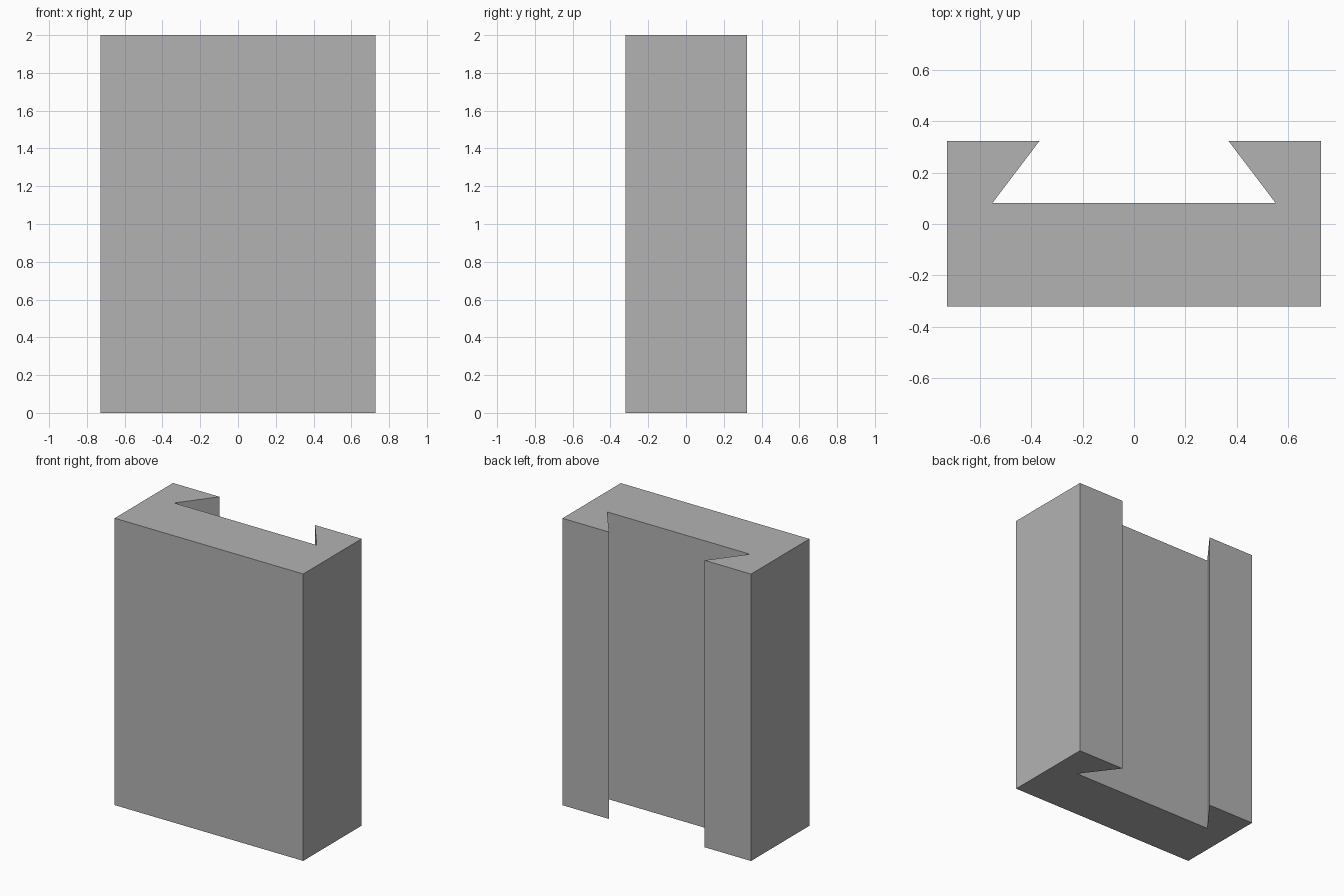
import bpy
import bmesh

cube = bpy.data.objects.get("Cube")
if cube:
    bpy.data.objects.remove(cube, do_unlink=True)

HEIGHT = 2.0

# Plain grey material
grey = bpy.data.materials.new("plain grey")
grey.use_nodes = True
colour = (0.45, 0.45, 0.45, 1)
grey.diffuse_color = colour
grey.node_tree.nodes["Principled BSDF"].inputs["Base Color"].default_value = colour

# Half of the dovetail section, from front to groove floor, mirrored in x
half = [(0.727, -0.32), (0.727, 0.322), (0.368, 0.322), (0.55, 0.082)]
profile = half + [(-x, y) for x, y in reversed(half)]

# Extrude the section upward into the slotted block
bm = bmesh.new()
base = bm.faces.new([bm.verts.new((x, y, 0)) for x, y in profile])
top = bmesh.ops.extrude_face_region(bm, geom=[base], use_keep_orig=True)["geom"]
bmesh.ops.translate(bm, vec=(0, 0, HEIGHT),
                    verts=[v for v in top if isinstance(v, bmesh.types.BMVert)])
bmesh.ops.recalc_face_normals(bm, faces=bm.faces)

mesh = bpy.data.meshes.new("dovetail_block")
bm.to_mesh(mesh)
bm.free()
mesh.materials.append(grey)
block = bpy.data.objects.new("dovetail_block", mesh)
bpy.context.collection.objects.link(block)
